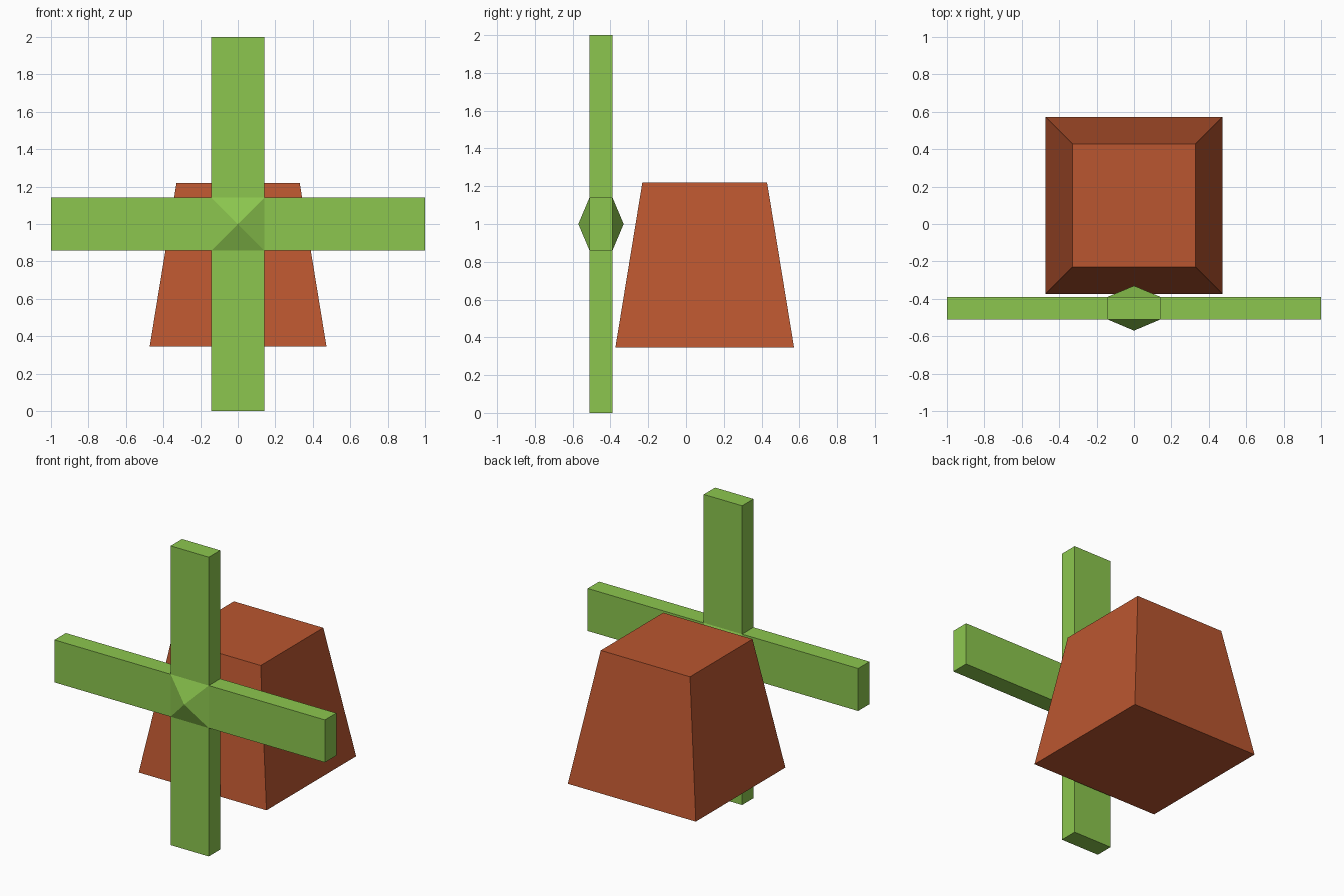
import bpy, bmesh
from mathutils import Matrix, Vector

if "Cube" in bpy.data.objects:
    bpy.data.objects.remove(bpy.data.objects["Cube"])


def make_material(name, rgb):
    mat = bpy.data.materials.new(name)
    mat.diffuse_color = (*rgb, 1.0)
    mat.use_nodes = True
    mat.node_tree.nodes["Principled BSDF"].inputs["Base Color"].default_value = mat.diffuse_color
    return mat


def make_object(name, bm, mat, location):
    bmesh.ops.recalc_face_normals(bm, faces=bm.faces)
    mesh = bpy.data.meshes.new(name)
    bm.to_mesh(mesh)
    bm.free()
    mesh.materials.append(mat)
    obj = bpy.data.objects.new(name, mesh)
    obj.location = location
    bpy.context.collection.objects.link(obj)
    return obj


def box(size):
    bm = bmesh.new()
    bmesh.ops.create_cube(bm, size=1.0, matrix=Matrix.Diagonal((*size, 1.0)))
    return bm


green = make_material("leaf green", (0.262, 0.565, 0.077))
rust = make_material("rust brown", (0.491, 0.093, 0.029))

# Four-bladed cross: hub block with arms pulled out and pointed front and back
WIDTH, DEPTH, REACH, POINT = 0.284, 0.12, 1.0, 0.06
bm = box((WIDTH, DEPTH, WIDTH))
bm.normal_update()
sides = [f for f in bm.faces if abs(f.normal.y) < 0.5]
caps = [f for f in bm.faces if abs(f.normal.y) > 0.5]
for v in bmesh.ops.poke(bm, faces=caps)["verts"]:
    v.co.y += POINT if v.co.y > 0 else -POINT
for side in sides:
    direction = Vector(side.normal)
    arm = bmesh.ops.extrude_discrete_faces(bm, faces=[side])["faces"][0]
    bmesh.ops.translate(bm, verts=arm.verts, vec=direction * (REACH - WIDTH / 2))
bmesh.ops.remove_doubles(bm, verts=bm.verts, dist=1e-4)
make_object("cross_blades", bm, green, (0, -0.45, 1.0))

# Tapered body behind the cross
BASE, TOP, Z0, Z1 = 0.946, 0.66, 0.345, 1.22
bm = box((BASE, BASE, Z1 - Z0))
for v in bm.verts:
    if v.co.z > 0:
        v.co.x *= TOP / BASE
        v.co.y *= TOP / BASE
make_object("tapered_body", bm, rust, (0, 0.099, (Z0 + Z1) / 2))
